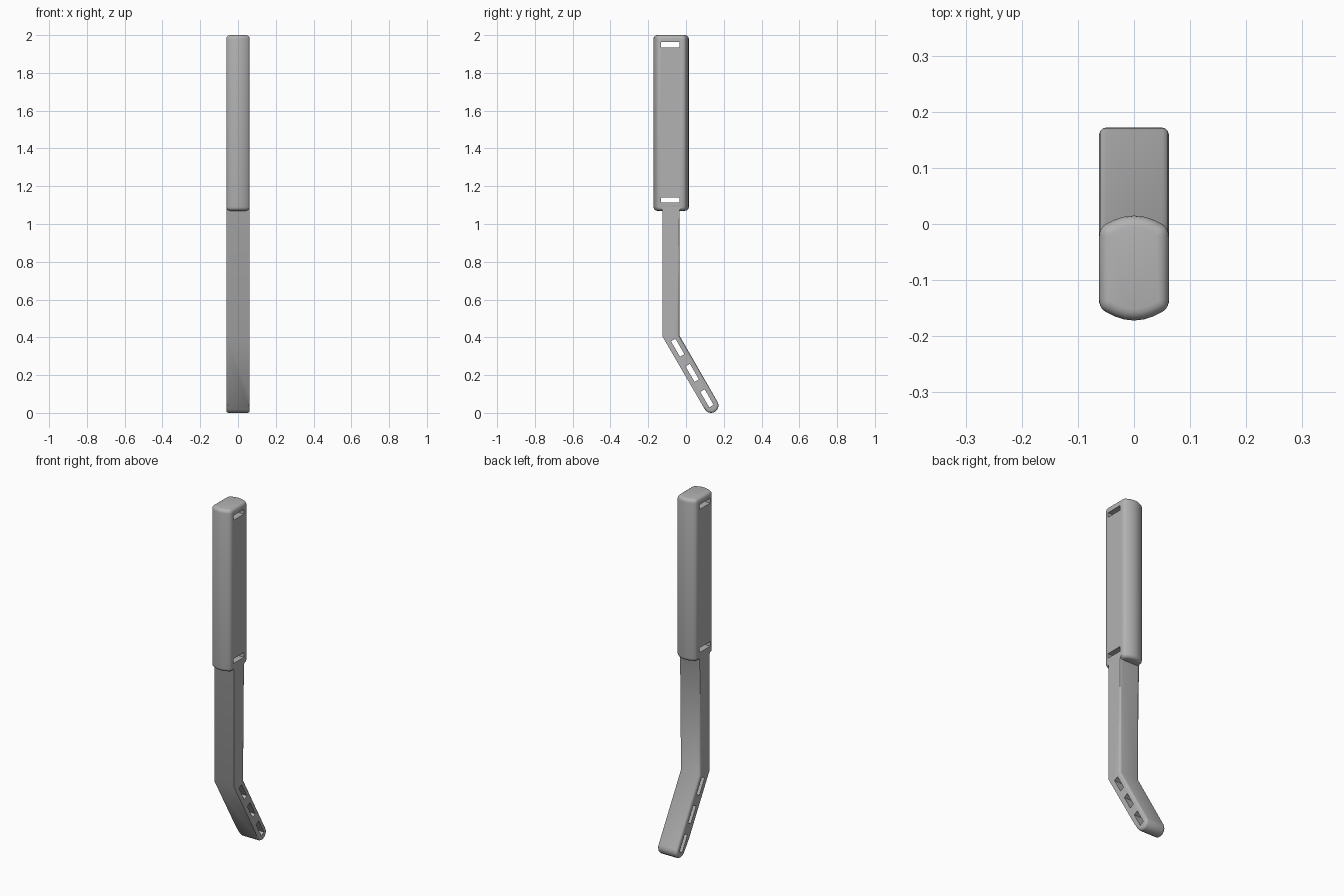
import bpy, bmesh
from math import radians, sin, cos
from mathutils import Matrix, Vector

cube = bpy.data.objects.get("Cube")
if cube:
    bpy.data.objects.remove(cube, do_unlink=True)

grey = bpy.data.materials.new("mid grey")
grey.use_nodes = True
GREY = (0.45, 0.45, 0.45, 1)
grey.diffuse_color = GREY
grey.node_tree.nodes["Principled BSDF"].inputs["Base Color"].default_value = GREY

HALF = 0.062          # half width of the whole model
LEAN = radians(30)    # lean of the lower leg
JOIN = 1.09           # height where neck and block meet


def prism(points, offset):
    """Closed outline swept along a vector."""
    bm = bmesh.new()
    face = bm.faces.new([bm.verts.new(p) for p in points])
    swept = bmesh.ops.extrude_face_region(bm, geom=[face])["geom"]
    bmesh.ops.translate(bm, vec=offset,
                        verts=[v for v in swept if isinstance(v, bmesh.types.BMVert)])
    bmesh.ops.recalc_face_normals(bm, faces=bm.faces)
    return bm


def finish(bm, name):
    mesh = bpy.data.meshes.new(name)
    bm.to_mesh(mesh)
    bm.free()
    mesh.materials.append(grey)
    obj = bpy.data.objects.new(name, mesh)
    bpy.context.collection.objects.link(obj)
    return obj


def cut_slots(obj, slots, size, tilt):
    """Cut box-shaped slots straight through along x."""
    bm = bmesh.new()
    for y, z in slots:
        place = (Matrix.Translation((0, y, z)) @ Matrix.Rotation(tilt, 4, 'X')
                 @ Matrix.Diagonal((0.3, size[0], size[1], 1)))
        bmesh.ops.create_cube(bm, size=1, matrix=place)
    cutter = finish(bm, "slot_cutter")
    cutter.hide_render = True
    bpy.ops.object.select_all(action='DESELECT')
    bpy.context.view_layer.objects.active = obj
    obj.select_set(True)
    mod = obj.modifiers.new("slots", 'BOOLEAN')
    mod.operation, mod.solver, mod.object = 'DIFFERENCE', 'EXACT', cutter
    bpy.ops.object.modifier_apply(modifier=mod.name)
    bpy.data.objects.remove(cutter, do_unlink=True)
    bpy.ops.object.shade_smooth_by_angle(angle=radians(32))


# Upper block: bowed plan outline, rounded top and bottom rims
quarter = [(HALF, 0.057), (0.0605, 0.067), (0.056, 0.074), (0.049, 0.079),
           (0.035, 0.086), (0.018, 0.0915)]
back = quarter + [(0, 0.0935)] + [(-x, y) for x, y in reversed(quarter)]
plan = back + [(-x, -y) for x, y in back]
bm = prism([(x, y - 0.0785, 1.07) for x, y in plan], (0, 0, 0.93))
rims = [e for e in bm.edges if abs(e.verts[0].co.z - e.verts[1].co.z) < 0.001]
bmesh.ops.bevel(bm, geom=rims, offset=0.02, segments=4, profile=0.5, affect='EDGES')
block = finish(bm, "upper_block")
cut_slots(block, [(-0.083, 1.949), (-0.083, 1.128)], (0.097, 0.027), 0)

# Neck and leaning leg: side outline with a rounded foot
R = 0.039
foot = Vector((0.133, R))
arc = [(foot.x + R * cos(a), foot.y + R * sin(a))
       for a in (LEAN - radians(18 * i) for i in range(11))]
outline = ([(-0.142, JOIN), (-0.13, 1.082), (-0.125, 1.07), (-0.125, 0.405)]
           + arc[::-1]
           + [(-0.035, 0.41), (-0.035, 1.07), (-0.03, 1.082), (-0.018, JOIN)])
bm = prism([(-HALF, y, z) for y, z in outline], (2 * HALF, 0, 0))


def on_foot(v):
    return v.co.z < 0.09


# Soften the side edges around the foot and up the back
soft = [e for e in bm.edges
        if abs(e.verts[0].co.x - e.verts[1].co.x) < 0.001
        and (all(map(on_foot, e.verts)) or all(v.co.y > -0.04 and v.co.z < 1.075
                                               for v in e.verts))]
bmesh.ops.bevel(bm, geom=soft, offset=0.012, segments=3, profile=0.5, affect='EDGES')
leg = finish(bm, "neck_and_leg")
cut_slots(leg, [(-0.044, 0.345), (0.033, 0.212), (0.111, 0.077)], (0.027, 0.095), LEAN)
